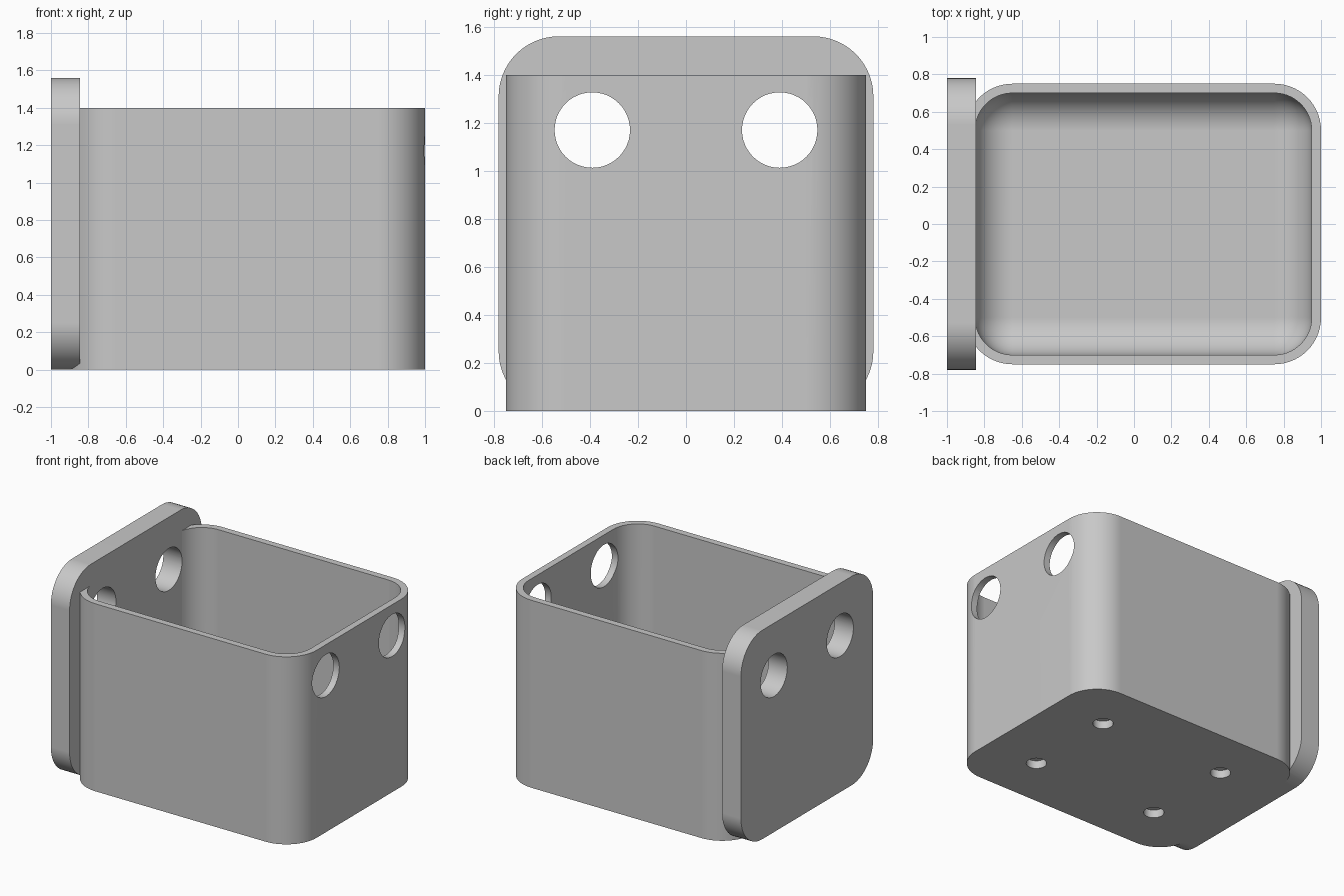
import bpy, bmesh, math
from mathutils import Matrix, Vector

if "Cube" in bpy.data.objects:
    bpy.data.objects.remove(bpy.data.objects["Cube"], do_unlink=True)

grey = bpy.data.materials.new("plain_grey")
grey.use_nodes = True
colour = (0.58, 0.58, 0.58, 1)
grey.diffuse_color = colour
grey.node_tree.nodes["Principled BSDF"].inputs["Base Color"].default_value = colour


def add_object(name, bm):
    bmesh.ops.recalc_face_normals(bm, faces=bm.faces)
    mesh = bpy.data.meshes.new(name)
    bm.to_mesh(mesh)
    bm.free()
    mesh.materials.append(grey)
    obj = bpy.data.objects.new(name, mesh)
    bpy.context.collection.objects.link(obj)
    return obj


def rounded_box(name, low, high, radius, rounds):
    """Box between two corners; rounds(direction, middle) picks the edges to round."""
    low, high = Vector(low), Vector(high)
    bm = bmesh.new()
    bmesh.ops.create_cube(bm, size=1)
    for v in bm.verts:
        v.co = Vector([(a + b) / 2 + c * (b - a) for a, b, c in zip(low, high, v.co)])
    edges = [e for e in bm.edges
             if rounds((e.verts[0].co - e.verts[1].co).normalized(),
                       (e.verts[0].co + e.verts[1].co) / 2)]
    bmesh.ops.bevel(bm, geom=edges, offset=radius, offset_type='OFFSET',
                    segments=14, profile=0.5, affect='EDGES')
    return add_object(name, bm)


def cylinder(name, radius, depth, matrix):
    bm = bmesh.new()
    bmesh.ops.create_cone(bm, cap_ends=True, segments=48, radius1=radius,
                          radius2=radius, depth=depth, matrix=matrix)
    return add_object(name, bm)


def combine(target, tool, operation):
    mod = target.modifiers.new("combine", 'BOOLEAN')
    mod.operation, mod.object, mod.solver = operation, tool, 'EXACT'
    bpy.context.view_layer.objects.active = target
    bpy.ops.object.modifier_apply(modifier=mod.name)
    bpy.data.objects.remove(tool, do_unlink=True)


# Bin with rounded upright corners
bin_body = rounded_box("wall_bin", (-0.9, -0.75, 0), (1, 0.75, 1.4), 0.25,
                       lambda d, m: abs(d.z) > 0.9)

# Hollow with a filleted floor
hollow = rounded_box("hollow", (-0.85, -0.70, 0.1), (0.95, 0.70, 1.8), 0.2,
                     lambda d, m: m.z < 1.7)
combine(bin_body, hollow, 'DIFFERENCE')

# Mounting plate with rounded corners
plate = rounded_box("plate", (-1, -0.78, 0), (-0.845, 0.78, 1.56), 0.25,
                    lambda d, m: abs(d.x) > 0.9)
combine(bin_body, plate, 'UNION')

# Round holes through both end walls, and blind sockets under the floor
for side in (-1, 1):
    turn = Matrix.Translation((0, side * 0.39, 1.17)) @ Matrix.Rotation(math.pi / 2, 4, 'Y')
    combine(bin_body, cylinder("end_hole", 0.157, 3, turn), 'DIFFERENCE')
    for end in (-1, 1):
        place = Matrix.Translation((0.05 + end * 0.525, side * 0.355, 0))
        combine(bin_body, cylinder("socket", 0.07, 0.12, place), 'DIFFERENCE')

# Smooth curved walls with crisp edges
bpy.ops.object.select_all(action='DESELECT')
bin_body.select_set(True)
bpy.context.view_layer.objects.active = bin_body
bpy.ops.object.shade_smooth_by_angle(angle=math.radians(30))
weighted = bin_body.modifiers.new("even_shading", 'WEIGHTED_NORMAL')
weighted.keep_sharp = True
